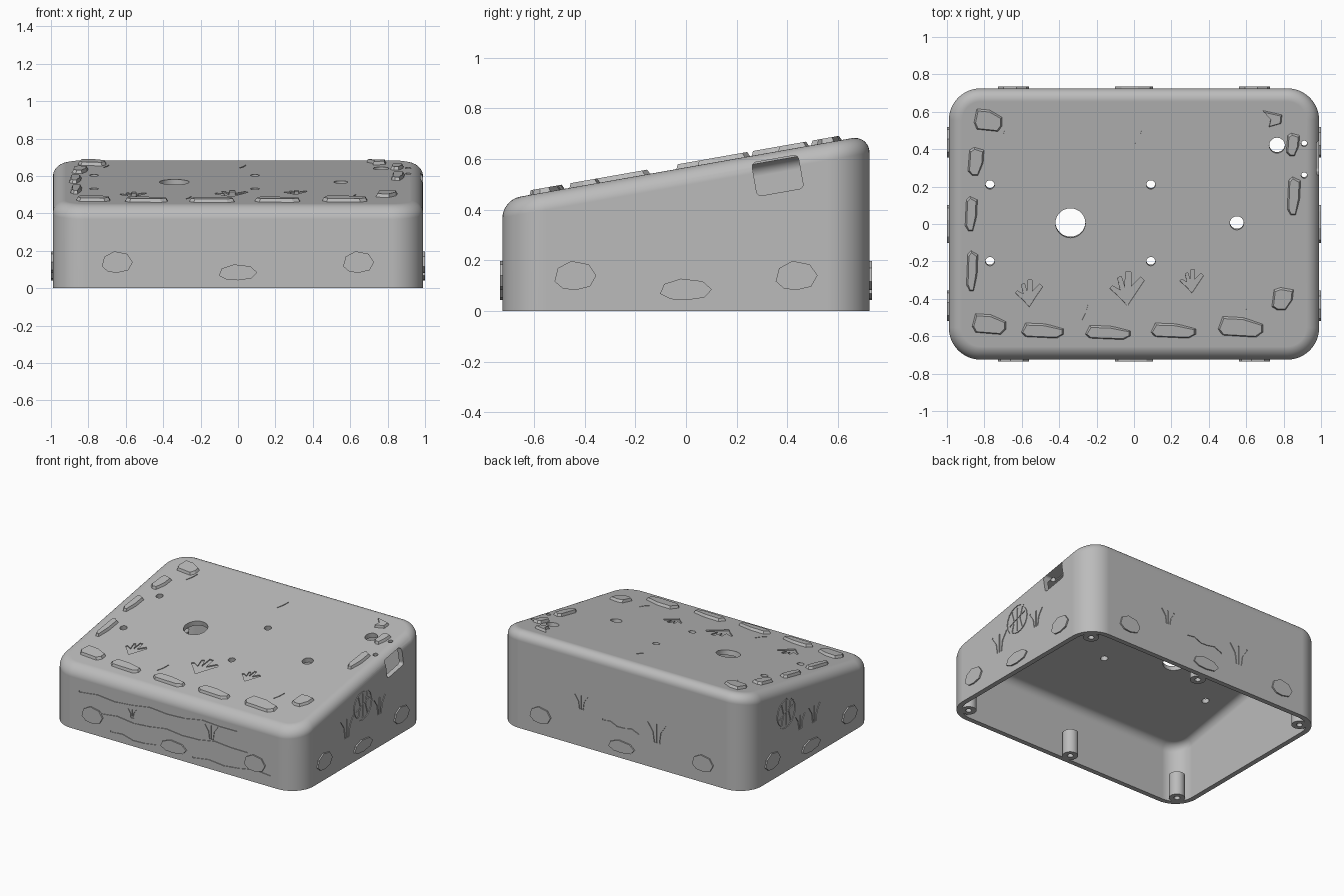
import bpy, bmesh
from math import sin, cos, pi, tan, radians
from mathutils import Vector

cube = bpy.data.objects.get("Cube")
if cube:
    bpy.data.objects.remove(cube, do_unlink=True)

SLOPE = radians(10)
HX, HY = 0.99, 0.725
WALL = 0.035

grey = bpy.data.materials.new("plain grey")
grey.use_nodes = True
TONE = (0.5, 0.5, 0.5, 1)
grey.diffuse_color = TONE
grey.node_tree.nodes["Principled BSDF"].inputs["Base Color"].default_value = TONE


def loft(bm, rings, closed=False):
    """Skin a series of equal rings, capping the ends unless closed."""
    loops = [[bm.verts.new(p) for p in ring] for ring in rings]
    pairs = list(zip(loops, loops[1:]))
    if closed:
        pairs.append((loops[-1], loops[0]))
    else:
        bm.faces.new(loops[0])
        bm.faces.new(loops[-1])
    for a, b in pairs:
        for i in range(len(a)):
            j = (i + 1) % len(a)
            bm.faces.new((a[i], a[j], b[j], b[i]))


def finish(bm, name):
    bmesh.ops.recalc_face_normals(bm, faces=bm.faces[:])
    mesh = bpy.data.meshes.new(name)
    bm.to_mesh(mesh)
    bm.free()
    mesh.materials.append(grey)
    obj = bpy.data.objects.new(name, mesh)
    bpy.context.collection.objects.link(obj)
    return obj


def frame(origin, u, v):
    """Map (across, up, outward) on one face of the case to space."""
    o, u, v = Vector(origin), Vector(u), Vector(v)
    n = u.cross(v)
    return lambda a, b, c: o + u * a + v * b + n * c


up = (0, 0, 1)
MID = 0.567
sloped = frame((0, 0, MID), (1, 0, 0), (0, cos(SLOPE), sin(SLOPE)))
front = frame((0, -HY, 0), (1, 0, 0), up)
back = frame((0, HY, 0), (-1, 0, 0), up)
plus_x = frame((HX, 0, 0), (0, 1, 0), up)
minus_x = frame((-HX, 0, 0), (0, -1, 0), up)


def circle(x, y, r, n=32):
    return [(x + r * cos(2 * pi * i / n), y + r * sin(2 * pi * i / n)) for i in range(n)]


def rounded(hx, hy, r, n=12):
    pts = []
    for q, (sx, sy) in enumerate([(1, 1), (-1, 1), (-1, -1), (1, -1)]):
        for i in range(n + 1):
            a = (q + i / n) * pi / 2
            pts.append((sx * (hx - r) + r * cos(a), sy * (hy - r) + r * sin(a)))
    return pts


def prism(bm, face, outline, low, high, shrink=0):
    """Extrude an outline on a face, with an optional sloped border."""
    xs, ys = zip(*outline)
    cx, cy = (min(xs) + max(xs)) / 2, (min(ys) + max(ys)) / 2
    kx = 1 - 2 * shrink / (max(xs) - min(xs))
    ky = 1 - 2 * shrink / (max(ys) - min(ys))
    top = [(cx + (x - cx) * kx, cy + (y - cy) * ky) for x, y in outline]
    loft(bm, [[face(x, y, low) for x, y in outline], [face(x, y, high) for x, y in top]])


# Hollow case with a sloping top and rounded edges
def skin(inset, drop, corner, fillet, steps=9):
    rings = [[(x, y, 0) for x, y in rounded(HX - inset, HY - inset, corner)]]
    for i in range(steps + 1):
        a = i / steps * pi / 2
        d = fillet * (1 - cos(a))
        rings.append([(x, y, MID + y * tan(SLOPE) - drop - fillet * (1 - sin(a)))
                      for x, y in rounded(HX - inset - d, HY - inset - d, corner - d)])
    return rings


bm = bmesh.new()
loft(bm, skin(WALL, WALL, 0.135, 0.05)[::-1] + skin(0, 0, 0.17, 0.07))
case = finish(bm, "case")

# Everything cut out of the case goes in one cutter
cut = bmesh.new()

# Round holes through the top
holes = [(-0.34, 0.005, 0.08), (0.55, 0.005, 0.037), (0.765, 0.42, 0.042),
         (0.91, 0.43, 0.016), (0.91, 0.26, 0.016)]
holes += [(x, y, 0.024) for x in (-0.77, 0.09) for y in (-0.2, 0.21)]
for x, y, r in holes:
    prism(cut, sloped, circle(x, y / cos(SLOPE), r), -0.08, 0.05)

# Rounded port in the +x wall, tilted with the top
port = [(0.362 + a * cos(SLOPE) - b * sin(SLOPE), 0.535 + a * sin(SLOPE) + b * cos(SLOPE))
        for a, b in rounded(0.093, 0.067, 0.018, 5)]
prism(cut, plus_x, port, -0.1, 0.05)

# Three-fingered hand prints
HAND = [(0, -1), (-0.45, -0.5), (-1, 0), (-0.85, 0.15), (-0.4, -0.1), (-0.55, 0.6), (-0.35, 0.7),
        (-0.15, 0.05), (-0.1, 0.95), (0.2, 0.95), (0.2, 0.1), (0.75, 0.65), (0.95, 0.45), (0.45, -0.3)]
for x, y, s in [(-0.56, -0.375, 0.075), (-0.035, -0.35, 0.095), (0.31, -0.31, 0.065)]:
    prism(cut, sloped, [(x + a * s, y + b * s) for a, b in HAND], -0.008, 0.02)


# Shallow carved strokes
def stroke(face, pts, width=0.01):
    for p, q in zip(pts, pts[1:]):
        p, q = Vector(p), Vector(q)
        d = (q - p).normalized() * width / 2
        s = Vector((-d.y, d.x))
        prism(cut, face, [p - d - s, q + d - s, q + d + s, p - d + s], -0.005, 0.02)


def sprig(face, x, y, s):
    """Small fan of three bent strokes."""
    for k in (-1, 0, 1):
        stroke(face, [(x + k * s * 0.3, y - s), (x + k * s * 0.45, y), (x + k * s, y + s * 0.8)])


def wave(face, x, end, y, rise, steps=9):
    stroke(face, [(x + (end - x) * i / steps, y + rise * i / steps + 0.012 * sin(i * 2))
                  for i in range(steps + 1)])


def emblem(face, x, y, r):
    stroke(face, circle(x, y, r, 20) + [(x + r, y)])
    for k in (-0.5, 0, 0.5):
        h = r * (1 - k * k) ** 0.5 * 0.8
        stroke(face, [(x + k * r, y - h), (x + k * r * 0.6, y), (x + k * r, y + h)])
    stroke(face, [(x - r * 0.7, y - r * 0.2), (x + r * 0.7, y + r * 0.3)])


wave(front, -0.75, 0.5, 0.28, 0.06)
wave(front, -0.58, 0.58, 0.17, 0.04)
wave(front, -0.5, -0.15, 0.06, -0.01, 4)
wave(front, 0.15, 0.76, 0.05, 0.04, 5)
sprig(front, -0.33, 0.235, 0.03)
sprig(front, 0.3, 0.27, 0.05)
emblem(plus_x, 0, 0.37, 0.1)
sprig(plus_x, -0.18, 0.28, 0.07)
sprig(plus_x, 0.19, 0.3, 0.06)
emblem(minus_x, -0.28, 0.42, 0.1)
sprig(minus_x, -0.12, 0.3, 0.05)
sprig(minus_x, 0.04, 0.3, 0.06)
sprig(back, -0.32, 0.32, 0.05)
wave(back, -0.15, 0.13, 0.24, -0.02, 5)
sprig(back, 0.28, 0.26, 0.07)
for x, y in [(0.03, 0.48), (-0.26, -0.48), (0.62, -0.42), (-0.7, 0.49)]:
    stroke(sloped, [(x - 0.02, y - 0.04), (x, y), (x + 0.01, y + 0.04)], 0.006)

cutter = finish(cut, "cutter")
cutter.hide_render = True
mod = case.modifiers.new("openings", "BOOLEAN")
mod.operation, mod.solver, mod.use_self, mod.object = "DIFFERENCE", "EXACT", True, cutter
bpy.context.view_layer.objects.active = case
bpy.ops.object.modifier_apply(modifier=mod.name)
bpy.data.objects.remove(cutter, do_unlink=True)

# Bevelled paving stones around the top: x, y, width, depth
STONE = [(-0.5, -0.1), (-0.4, 0.5), (0.05, 0.45), (0.5, 0.12), (0.5, -0.25), (0.35, -0.5), (-0.4, -0.4)]
stones = [(-0.775, -0.535, 0.19, 0.12), (-0.49, -0.57, 0.235, 0.09), (-0.14, -0.58, 0.25, 0.085),
          (0.21, -0.57, 0.25, 0.09), (0.57, -0.55, 0.25, 0.12), (0.795, -0.4, 0.125, 0.13),
          (-0.865, -0.25, 0.07, 0.225), (-0.87, 0.055, 0.075, 0.195), (-0.845, 0.335, 0.095, 0.16),
          (-0.78, 0.555, 0.16, 0.13), (0.855, 0.15, 0.08, 0.215), (0.85, 0.425, 0.08, 0.13)]
bm = bmesh.new()
for x, y, w, h in stones:
    shape = [(b, -a) for a, b in STONE] if h > w else STONE
    prism(bm, sloped, [(x + a * w, (y + b * h) / cos(SLOPE)) for a, b in shape], -0.01, 0.018, 0.013)
broken = [(0.685, 0.61), (0.795, 0.585), (0.79, 0.535), (0.72, 0.515), (0.73, 0.56)]
prism(bm, sloped, [(x, y / cos(SLOPE)) for x, y in broken], -0.01, 0.018, 0.01)
finish(bm, "top_stones")

# Flat stones set along the foot of each wall
PEBBLE = [(-0.5, -0.2), (-0.42, 0.25), (-0.1, 0.5), (0.32, 0.38), (0.5, 0), (0.35, -0.38), (0, -0.5), (-0.3, -0.45)]
bm = bmesh.new()
for face, span in [(front, 0.645), (back, 0.645), (plus_x, 0.437), (minus_x, 0.437)]:
    for x, z, w, h in [(-span, 0.14, 0.165, 0.115), (0, 0.085, 0.205, 0.085), (span, 0.14, 0.165, 0.115)]:
        prism(bm, face, [(x + a * w, z + b * h) for a, b in PEBBLE], -0.01, 0.01)
finish(bm, "wall_stones")

# Screw posts inside the rim
bm = bmesh.new()
for side in (-1, 1):
    for x, y in [(-0.885, 0.62), (0, 0.645), (0.885, 0.62)]:
        rings = [(0.052, 0), (0.052, 0.17), (0.02, 0.17), (0.02, 0)]
        loft(bm, [[(a, b, z) for a, b in circle(x, side * y, r, 24)] for r, z in rings], closed=True)
posts = finish(bm, "screw_posts")

# Smooth curves, crisp edges and flat-looking walls
for obj in (case, posts):
    bpy.ops.object.select_all(action="DESELECT")
    obj.select_set(True)
    bpy.context.view_layer.objects.active = obj
    bpy.ops.object.shade_smooth_by_angle(angle=radians(30))
    weighted = obj.modifiers.new("even shading", "WEIGHTED_NORMAL")
    weighted.keep_sharp = True
    weighted.weight = 100
